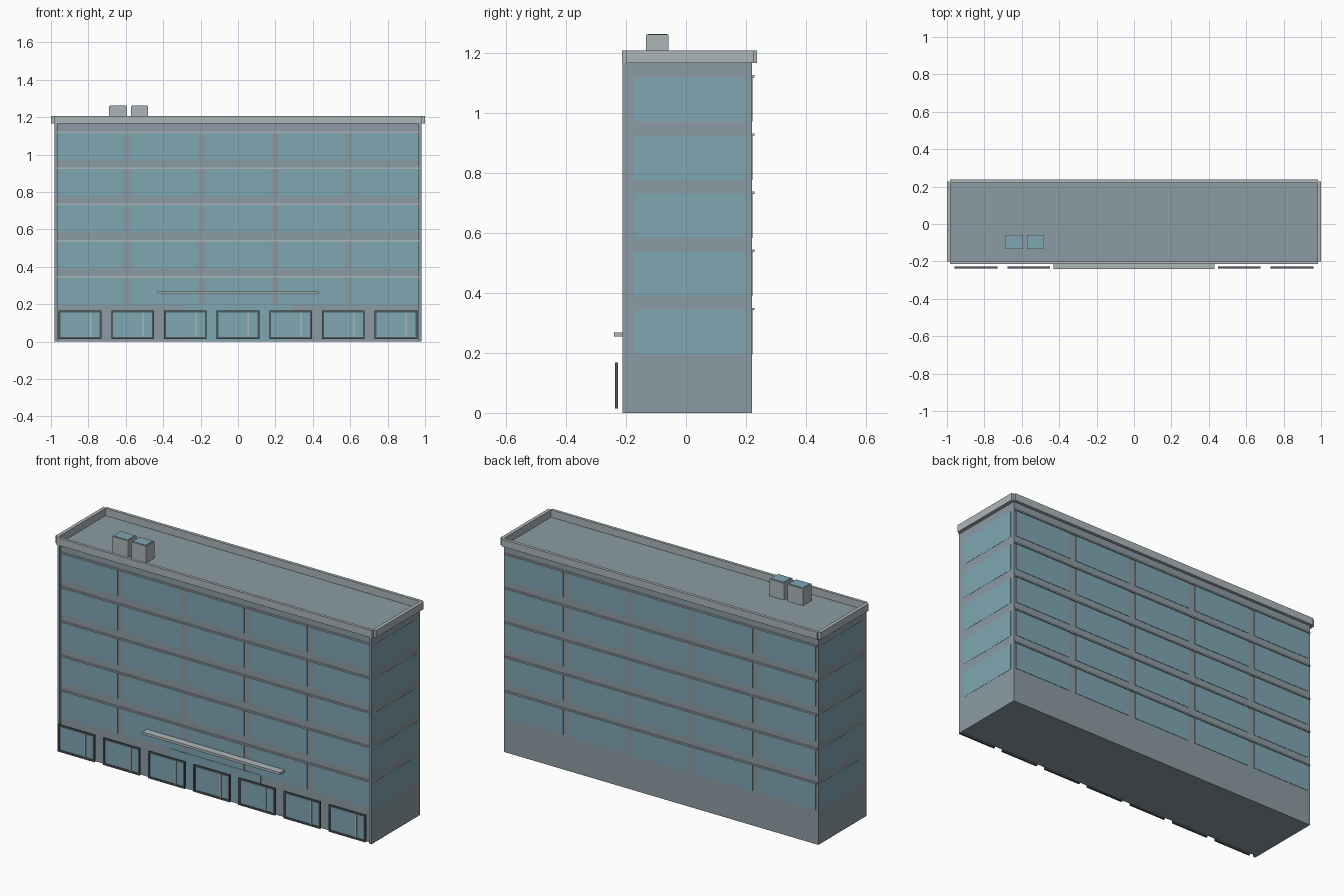
import bpy, bmesh
from mathutils import Matrix, Vector

if "Cube" in bpy.data.objects:
    bpy.data.objects.remove(bpy.data.objects["Cube"])


def material(name, col):
    m = bpy.data.materials.new(name)
    m.diffuse_color = (*col, 1)
    m.use_nodes = True
    m.node_tree.nodes["Principled BSDF"].inputs["Base Color"].default_value = m.diffuse_color
    return m


GLASS = material("glass_blue", (0.21, 0.38, 0.45))
WALL = material("wall_grey", (0.26, 0.33, 0.37))
TRIM = material("trim_light", (0.42, 0.47, 0.48))
DARK = material("frame_dark", (0.08, 0.10, 0.11))


def boxes(name, spans, mat):
    """One object from boxes given as (x0, x1, y0, y1, z0, z1)."""
    bm = bmesh.new()
    for x0, x1, y0, y1, z0, z1 in spans:
        centre = Vector((x0 + x1, y0 + y1, z0 + z1)) / 2
        size = Matrix.Diagonal((x1 - x0, y1 - y0, z1 - z0, 1))
        bmesh.ops.create_cube(bm, size=1, matrix=Matrix.Translation(centre) @ size)
    me = bpy.data.meshes.new(name)
    bm.to_mesh(me)
    bm.free()
    me.materials.append(mat)
    ob = bpy.data.objects.new(name, me)
    bpy.context.collection.objects.link(ob)
    return ob


FRONT, BACK, SIDE, ROOF = -0.197, 0.22, 0.98, 1.165
FLOORS = [0.195 + 0.1937 * i for i in range(5)]
WIN_H = 0.147

# Main block
boxes("building_body", [(-SIDE, SIDE, FRONT, BACK, 0, ROOF)], WALL)

# Slim pilasters on the front corners
boxes("corner_pilasters", [(-SIDE, -0.965, -0.211, FRONT, 0, ROOF),
                           (0.965, SIDE, -0.211, FRONT, 0, ROOF)], WALL)

# Window bands on all four sides
front, back, sides, ledges = [], [], [], []
for z in FLOORS:
    top = z + WIN_H
    for c in range(-2, 3):
        x = c * 0.394
        x0, x1 = x - 0.177, x + 0.177
        front.append((x0, x1, FRONT - 0.002, FRONT + 0.01, z, top))
        back.append((x0, x1, BACK - 0.01, BACK + 0.002, z, top))
    for s in (-1, 1):
        xs = sorted((s * (SIDE - 0.01), s * (SIDE + 0.001)))
        sides.append((*xs, -0.172, 0.197, z, top))
    ledges.append((-0.975, 0.975, FRONT - 0.008, FRONT, top, top + 0.008))
    ledges.append((-0.975, 0.975, BACK, BACK + 0.008, top, top + 0.008))
boxes("front_windows", front, GLASS)
boxes("back_windows", back, GLASS)
boxes("side_windows", sides, GLASS)
boxes("floor_ledges", ledges, TRIM)

# Parapet rails with notched corners
boxes("parapet", [(-0.984, 0.984, -0.213, FRONT, ROOF, 1.206),
                  (-0.984, 0.984, BACK, 0.237, ROOF, 1.206),
                  (-1, -SIDE, -0.2, 0.227, ROOF, 1.206),
                  (SIDE, 1, -0.2, 0.227, ROOF, 1.206)], TRIM)

# Entrance glazing and canopy
boxes("entrance_glass", [(-0.28, 0.28, FRONT - 0.004, FRONT + 0.01, 0, 0.198)], GLASS)
boxes("entrance_canopy", [(-0.43, 0.43, -0.24, FRONT, 0.254, 0.268)], TRIM)

# Seven framed shop windows standing in front of the facade
frames, panes, mullions = [], [], []
Y0, Y1, Z0, Z1, T = -0.237, -0.226, 0.015, 0.167, 0.01
for i in range(-3, 4):
    c = i * 0.2815
    a, b = c - 0.114, c + 0.114
    frames += [(a, a + T, Y0, Y1, Z0, Z1), (b - T, b, Y0, Y1, Z0, Z1),
               (a + T, b - T, Y0, Y1, Z0, Z0 + T), (a + T, b - T, Y0, Y1, Z1 - T, Z1)]
    panes.append((a + T, b - T, -0.232, -0.228, Z0 + T, Z1 - T))
    mullions.append((c + 0.052, c + 0.060, Y0, Y1, Z0 + T, Z1 - T))
boxes("shop_frames", frames, DARK)
boxes("shop_glass", panes, GLASS)
boxes("shop_mullions", mullions, TRIM)

# Rooftop plant units with inset lids
units = [(-0.69, -0.594), (-0.572, -0.481)]
boxes("roof_units", [(a, b, -0.133, -0.058, ROOF, 1.26) for a, b in units], TRIM)
boxes("roof_unit_lids", [(a + 0.006, b - 0.006, -0.127, -0.064, 1.255, 1.262)
                         for a, b in units], GLASS)
